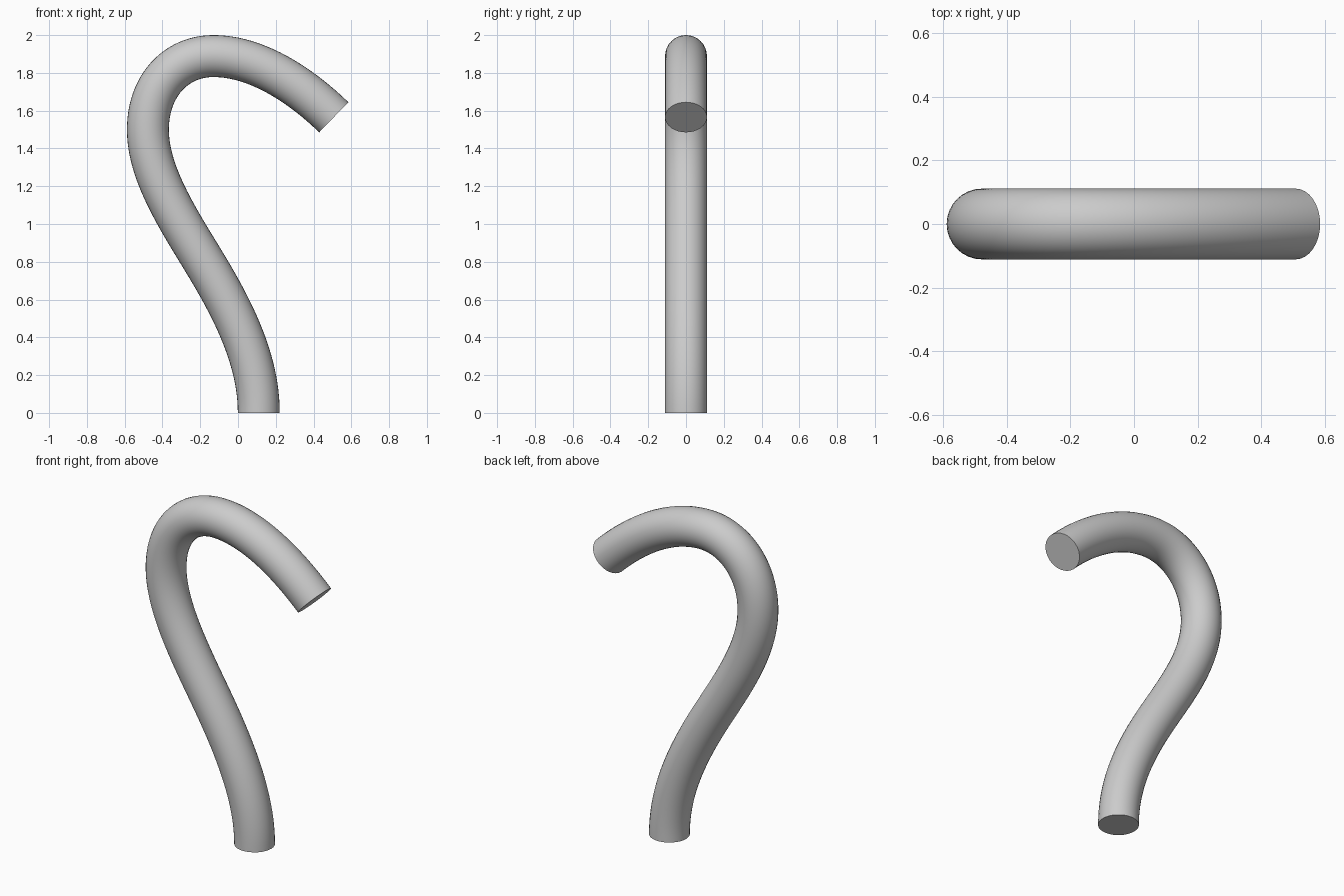
import bpy
import math
from mathutils import Vector

cube = bpy.data.objects.get("Cube")
if cube:
    bpy.data.objects.remove(cube, do_unlink=True)

RADIUS = 0.111

# Centre line: x, z, tangent x, tangent z, handle length back, handle length on
PATH = [
    (0.11, 0.0, 0.0, 1.0, 0.1, 0.28),
    (-0.18, 0.8, -0.52, 0.855, 0.3, 0.27),
    (-0.477, 1.5, 0.0, 1.0, 0.23, 0.23),
    (-0.13, 1.889, 1.0, 0.0, 0.2, 0.22),
    (0.507, 1.565, 0.718, -0.695, 0.26, 0.1),
]

# Plain grey material
grey = bpy.data.materials.new("plain grey")
grey.use_nodes = True
color = (0.6, 0.6, 0.6, 1.0)
grey.diffuse_color = color
grey.node_tree.nodes["Principled BSDF"].inputs["Base Color"].default_value = color

# Round bent tube with flat ends
curve = bpy.data.curves.new("bent_tube", "CURVE")
curve.dimensions = "3D"
curve.twist_mode = "MINIMUM"
curve.resolution_u = 24
curve.bevel_depth = RADIUS
curve.bevel_resolution = 14
curve.use_fill_caps = True
spline = curve.splines.new("BEZIER")
spline.bezier_points.add(len(PATH) - 1)
for point, (x, z, tx, tz, back, ahead) in zip(spline.bezier_points, PATH):
    centre = Vector((x, 0, z))
    tangent = Vector((tx, 0, tz)).normalized()
    point.handle_left_type = point.handle_right_type = "FREE"
    point.co = centre
    point.handle_left = centre - tangent * back
    point.handle_right = centre + tangent * ahead
curve.materials.append(grey)

tube = bpy.data.objects.new("bent_tube", curve)
bpy.context.collection.objects.link(tube)
bpy.ops.object.select_all(action="DESELECT")
tube.select_set(True)
bpy.context.view_layer.objects.active = tube
bpy.ops.object.convert(target="MESH")
bpy.ops.object.shade_smooth_by_angle(angle=math.radians(40))
